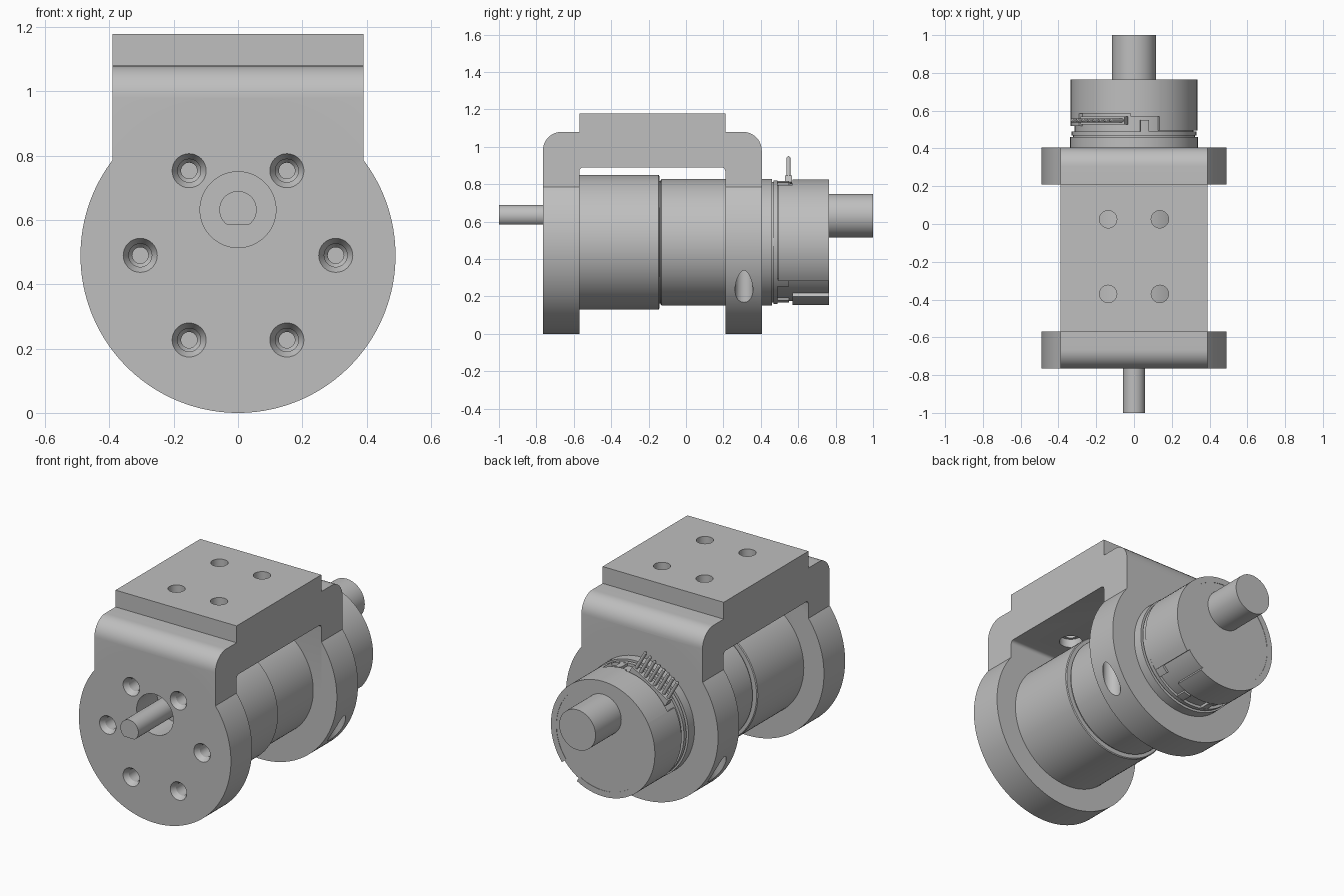
import bpy, bmesh
from math import sin, cos, pi, radians
from mathutils import Matrix, Vector

cube = bpy.data.objects.get("Cube")
if cube:
    bpy.data.objects.remove(cube)

grey = bpy.data.materials.new("plain_grey")
grey.use_nodes = True
tone = (0.52, 0.52, 0.52, 1)
grey.diffuse_color = tone
grey.node_tree.nodes["Principled BSDF"].inputs["Base Color"].default_value = tone

AXIS_Z = 0.49      # height of the motor axis
SHAFT_Z = 0.632    # height of the offset shaft
ALONG_Y = Matrix.Rotation(-pi / 2, 4, 'X')
UPRIGHT = Matrix.Identity(4)


def make_object(name, bm):
    bmesh.ops.recalc_face_normals(bm, faces=bm.faces[:])
    mesh = bpy.data.meshes.new(name)
    bm.to_mesh(mesh)
    bm.free()
    ob = bpy.data.objects.new(name, mesh)
    bpy.context.collection.objects.link(ob)
    mesh.materials.append(grey)
    return ob


def add_lathe(bm, profile, centre, turn=ALONG_Y, sides=96):
    """Revolve (position, radius) pairs about the turned z axis."""
    place = Matrix.Translation(centre) @ turn
    rings = []
    for pos, r in profile:
        rings.append([bm.verts.new(place @ Vector((r * cos(2 * pi * i / sides),
                      r * sin(2 * pi * i / sides), pos))) for i in range(sides)])
    for a, b in zip(rings, rings[1:]):
        for i in range(sides):
            j = (i + 1) % sides
            bm.faces.new((a[i], a[j], b[j], b[i]))
    bm.faces.new(rings[0])
    bm.faces.new(rings[-1])


def lathe(name, profile, z=AXIS_Z, sides=96):
    bm = bmesh.new()
    add_lathe(bm, profile, (0, 0, z), sides=sides)
    return make_object(name, bm)


def prism(name, points, start, end, axis):
    """Extrude a flat outline along x (outline in y, z) or y (outline in x, z)."""
    bm = bmesh.new()
    spot = (lambda u, v, d: (d, u, v)) if axis == 'x' else (lambda u, v, d: (u, d, v))
    a, b = [[bm.verts.new(spot(u, v, d)) for u, v in points] for d in (start, end)]
    bm.faces.new(a)
    bm.faces.new(b)
    for i in range(len(a)):
        j = (i + 1) % len(a)
        bm.faces.new((a[i], a[j], b[j], b[i]))
    return make_object(name, bm)


def arc(cx, cy, r, a0, a1, steps=12):
    return [(cx + r * cos(radians(a0 + (a1 - a0) * i / steps)),
             cy + r * sin(radians(a0 + (a1 - a0) * i / steps))) for i in range(steps + 1)]


def combine(ob, tool, operation):
    mod = ob.modifiers.new(operation.lower(), 'BOOLEAN')
    mod.operation, mod.solver, mod.object = operation, 'EXACT', tool
    bpy.context.view_layer.objects.active = ob
    bpy.ops.object.modifier_apply(modifier=mod.name)
    bpy.data.objects.remove(tool)


# Bracket: arched saddle with a raised mounting pad and two round end plates
F0, F1, B0, B1 = -0.765, -0.57, 0.21, 0.405
outline = [(F0, AXIS_Z)] + arc(F0 + 0.1, 0.98, 0.1, 180, 90)
outline += [(F1, 1.08), (F1, 1.178), (B0, 1.178), (B0, 1.08)]
outline += arc(B1 - 0.1, 0.98, 0.1, 90, 0) + [(B1, AXIS_Z), (B0, AXIS_Z)]
outline += arc(B0 - 0.02, 0.87, 0.02, 0, 90, 5) + arc(F1 + 0.02, 0.87, 0.02, 90, 180, 5)
outline += [(F1, AXIS_Z)]
bracket = prism("mounting_bracket", outline, -0.39, 0.39, 'x')
for y0, y1 in ((F0, F1), (B0, B1)):
    combine(bracket, lathe("end_plate", [(y0, 0.49), (y1, 0.49)], sides=160), 'UNION')

# Holes: six countersunk screws, shaft opening, pad holes, clamp holes
cut = bmesh.new()
for k in range(6):
    t = k * pi / 3
    add_lathe(cut, [(-0.775, 0.0587), (-0.735, 0.036), (-0.64, 0.036), (-0.625, 0.025), (-0.585, 0.025)],
              (0.304 * cos(t), 0, AXIS_Z + 0.304 * sin(t)), sides=32)
add_lathe(cut, [(-0.8, 0.118), (-0.55, 0.118)], (0, 0, SHAFT_Z), sides=64)
for x in (-1, 1):
    for y in (0.025, -0.37):
        add_lathe(cut, [(0.85, 0.062), (0.94, 0.062), (0.94, 0.046), (1.2, 0.046)],
                  (x * 0.137, y, 0), UPRIGHT, 32)
    add_lathe(cut, [(0.1, 0.048), (0.49, 0.048)], (x * 0.418, 0.31, 0), UPRIGHT, 40)
combine(bracket, make_object("hole_cutter", cut), 'DIFFERENCE')

# Motor: large can, groove, slimmer rear can running through the rear plate
lathe("motor_body", [(-0.575, 0.36), (-0.147, 0.36), (-0.143, 0.355), (-0.143, 0.328),
                     (-0.135, 0.328), (-0.135, 0.333), (-0.13, 0.338), (0.46, 0.338),
                     (0.46, 0.322), (0.468, 0.322), (0.468, 0.33), (0.49, 0.33)])
lathe("rear_cap_core", [(0.48, 0.314), (0.763, 0.314)])

# Raised shells around the rear cap, leaving one open gap
shells = ((-38, 66, 0.495), (66, 93, 0.57), (93, 150, 0.585), (150, 235, 0.52), (235, 300, 0.57))
for a0, a1, y0 in shells:
    ring = arc(0, AXIS_Z, 0.335, a0, a1, 24) + arc(0, AXIS_Z, 0.3, a1, a0, 24)
    prism("rear_cap_shell", ring, y0, 0.765, 'y')

# Small locking tabs in front of the shells
for a in (80, 255, 285, 318):
    tab = arc(0, AXIS_Z, 0.328, a - 4, a + 4, 4) + arc(0, AXIS_Z, 0.3, a + 4, a - 4, 4)
    prism("locking_tab", tab, 0.485, 0.55, 'y')

# Shafts: output with a flat underside, thick rear stub
flat = [(u, SHAFT_Z + max(v, -0.047)) for u, v in arc(0, 0, 0.058, 0, 352.5, 47)]
prism("front_shaft", flat, -1, -0.56, 'y')
lathe("rear_shaft", [(0.75, 0.117), (1, 0.117)], SHAFT_Z, 64)

# Connector pins: a comb standing on the upper cap, tilted outwards
tilt = Matrix.Rotation(radians(-30), 4, 'Y')
pins = bmesh.new()
for k in range(8):
    base = tilt @ Vector(((k - 3.5) * 0.034, 0.548, 0))
    add_lathe(pins, [(0.27, 0.01), (0.452, 0.01), (0.46, 0.005)],
              base + Vector((0, 0, AXIS_Z)), tilt, 12)
make_object("connector_pins", pins)

bm = bmesh.new()
bmesh.ops.create_cube(bm, size=1, matrix=Matrix.Translation((0, 0, AXIS_Z)) @ tilt
                      @ Matrix.Translation((0, 0.548, 0.315)) @ Matrix.Diagonal((0.27, 0.04, 0.04, 1)))
make_object("connector_base", bm)

# Smooth the round surfaces while keeping edges crisp
bpy.ops.object.select_all(action='DESELECT')
for ob in bpy.context.collection.objects:
    if ob.type == 'MESH':
        ob.select_set(True)
        bpy.context.view_layer.objects.active = ob
bpy.ops.object.shade_smooth_by_angle(angle=radians(25))
